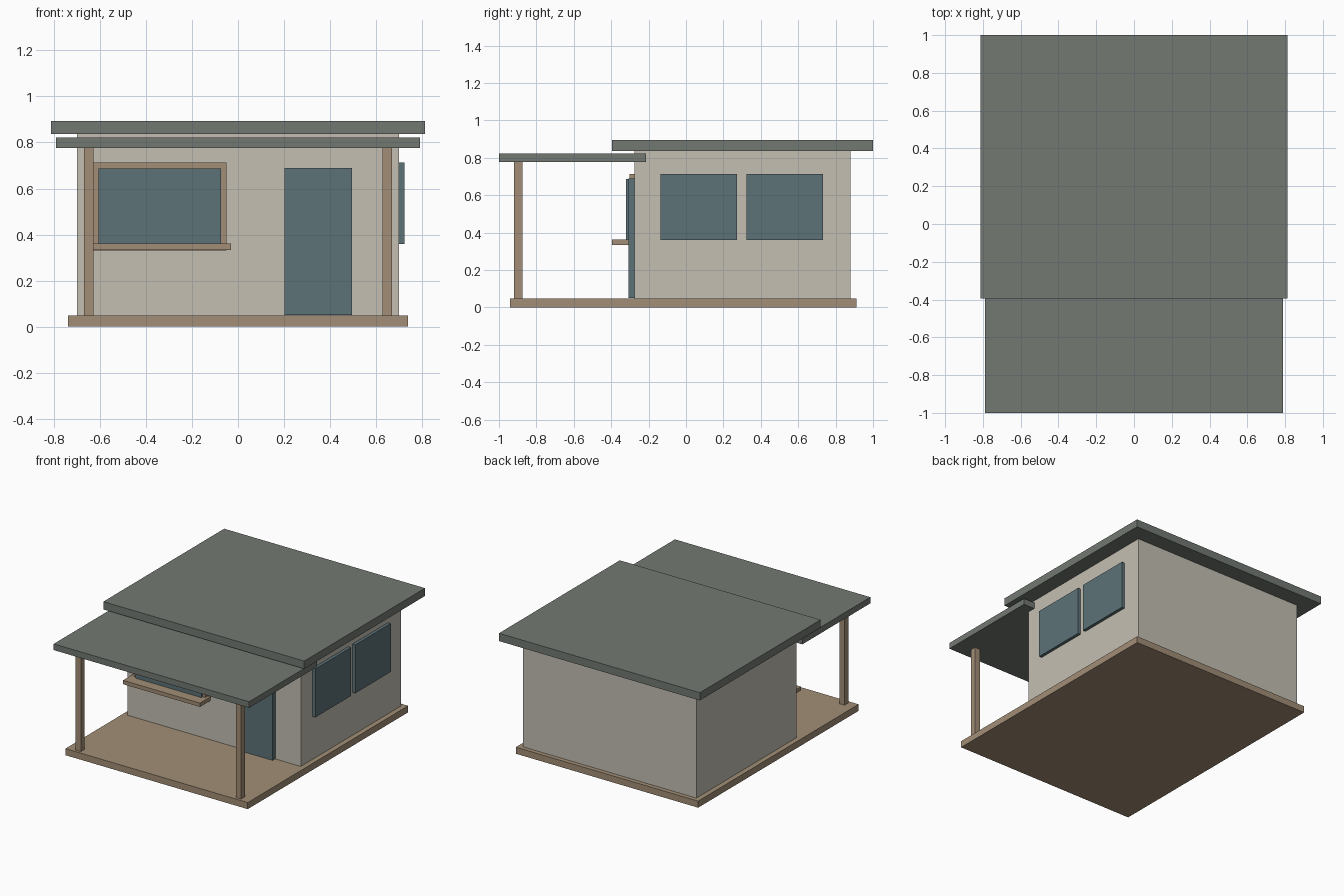
import bpy

if "Cube" in bpy.data.objects:
    bpy.data.objects.remove(bpy.data.objects["Cube"])


def material(name, rgb):
    m = bpy.data.materials.new(name)
    m.diffuse_color = (*rgb, 1)
    m.use_nodes = True
    m.node_tree.nodes["Principled BSDF"].inputs["Base Color"].default_value = m.diffuse_color
    return m


WOOD = material("wood", (0.36, 0.27, 0.18))
PLASTER = material("plaster", (0.55, 0.52, 0.45))
GLASS = material("glass", (0.11, 0.17, 0.19))
ROOFING = material("roofing", (0.17, 0.19, 0.17))


def box(name, x, y, z, mat):
    """Box spanning the (min, max) pairs on each axis."""
    spans = (x, y, z)
    bpy.ops.mesh.primitive_cube_add(size=1, location=[(a + b) / 2 for a, b in spans])
    ob = bpy.context.object
    ob.name = name
    ob.scale = [b - a for a, b in spans]
    bpy.ops.object.transform_apply(location=False, rotation=False, scale=True)
    ob.data.materials.append(mat)
    return ob


# Deck and house body
box("deck", (-0.737, 0.737), (-0.94, 0.912), (0, 0.048), WOOD)
box("walls", (-0.70, 0.70), (-0.275, 0.88), (0.048, 0.837), PLASTER)

# Two flat roofs
box("main_roof", (-0.812, 0.812), (-0.395, 1.0), (0.837, 0.894), ROOFING)
box("porch_roof", (-0.79, 0.79), (-1.0, -0.215), (0.777, 0.822), ROOFING)

# Porch posts
for side, s in (("left", -1), ("right", 1)):
    box(f"{side}_post", (s * 0.648 - 0.021, s * 0.648 + 0.021),
        (-0.92, -0.875), (0.048, 0.777), WOOD)

# Door
box("door", (0.202, 0.495), (-0.308, -0.275), (0.05, 0.69), GLASS)

# Front serving window with backing frame and counter
box("window_frame", (-0.63, -0.05), (-0.303, -0.275), (0.33, 0.713), WOOD)
box("front_window", (-0.605, -0.073), (-0.32, -0.30), (0.362, 0.687), GLASS)
box("counter", (-0.652, -0.03), (-0.396, -0.275), (0.334, 0.362), WOOD)

# Pair of windows on the right wall
for i, y in enumerate((0.068, 0.528)):
    box(f"side_window_{i + 1}", (0.70, 0.722), (y - 0.205, y + 0.205), (0.36, 0.714), GLASS)
